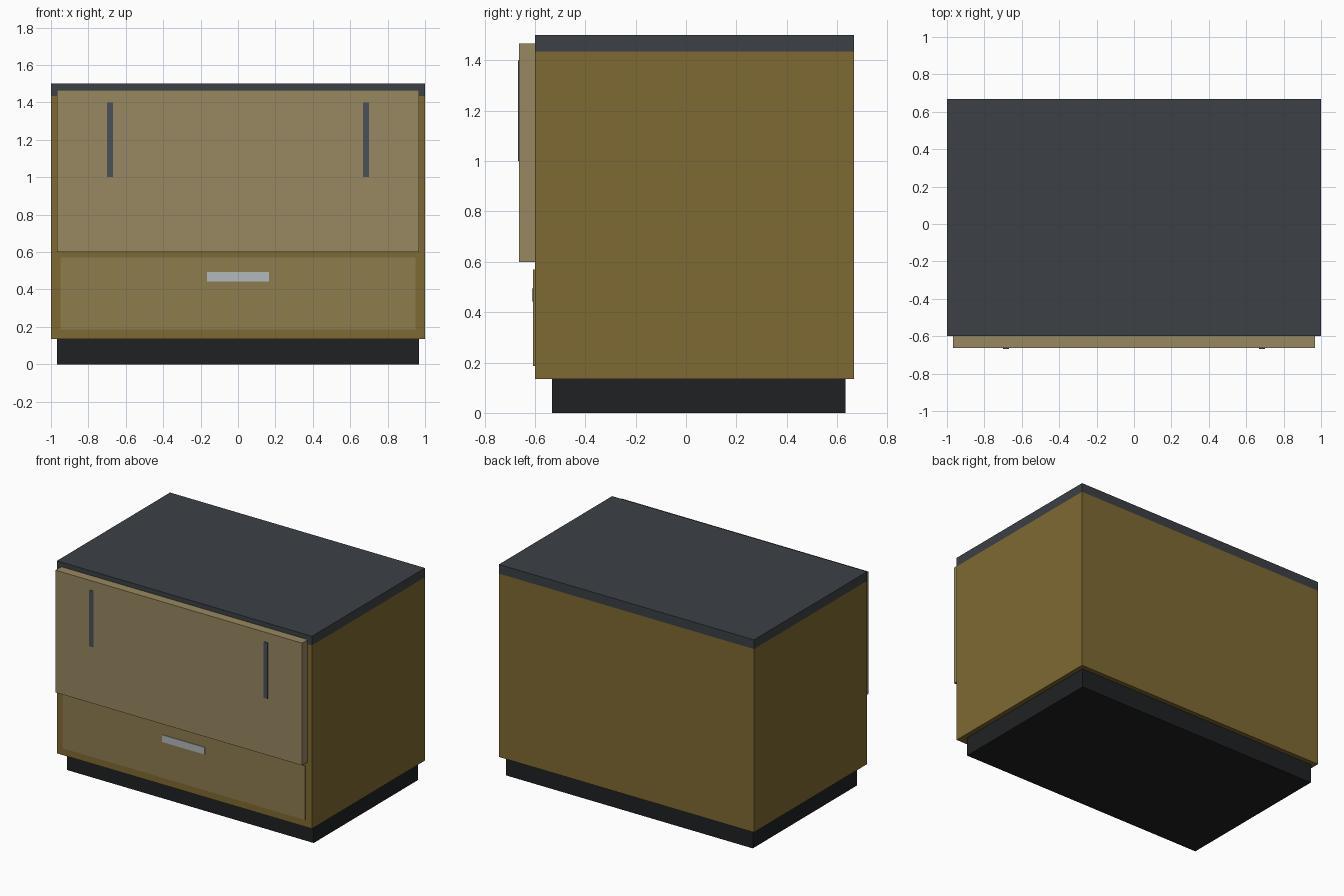
import bpy

if "Cube" in bpy.data.objects:
    bpy.data.objects.remove(bpy.data.objects["Cube"])


def material(name, rgb):
    # sRGB 0-255 to linear colour
    m = bpy.data.materials.new(name)
    m.diffuse_color = [(c / 255) ** 2.2 for c in rgb] + [1]
    m.use_nodes = True
    m.node_tree.nodes["Principled BSDF"].inputs["Base Color"].default_value = m.diffuse_color
    return m


def box(name, x, y, z, mat):
    # box from (min, max) ranges on each axis
    ranges = (x, y, z)
    bpy.ops.mesh.primitive_cube_add(size=1, location=[(a + b) / 2 for a, b in ranges])
    ob = bpy.context.object
    ob.name = name
    ob.scale = [b - a for a, b in ranges]
    bpy.ops.object.transform_apply(location=False, rotation=False, scale=True)
    ob.data.materials.append(mat)
    return ob


wood = material("wood", (126, 105, 53))
drawer_wood = material("drawer_wood", (140, 124, 79))
door_wood = material("door_wood", (150, 135, 97))
slate = material("slate", (62, 66, 71))
black = material("black", (36, 38, 39))
grip = material("grip", (75, 80, 88))
metal = material("metal", (176, 183, 188))

# Carcass
box("plinth", (-0.967, 0.967), (-0.533, 0.633), (0, 0.135), black)
box("cabinet_body", (-1, 1), (-0.6, 0.667), (0.135, 1.435), wood)
box("worktop", (-1, 1), (-0.6, 0.667), (1.435, 1.5), slate)

# Fronts
box("door_panel", (-0.967, 0.967), (-0.664, -0.6), (0.6, 1.467), door_wood)
box("drawer_front", (-0.95, 0.95), (-0.607, -0.6), (0.187, 0.57), drawer_wood)

# Handles
for side, s in (("left", -1), ("right", 1)):
    x = sorted((s * 0.667, s * 0.7))
    box(side + "_door_handle", x, (-0.667, -0.655), (1.0, 1.4), grip)
box("drawer_handle", (-0.167, 0.167), (-0.612, -0.603), (0.443, 0.493), metal)
